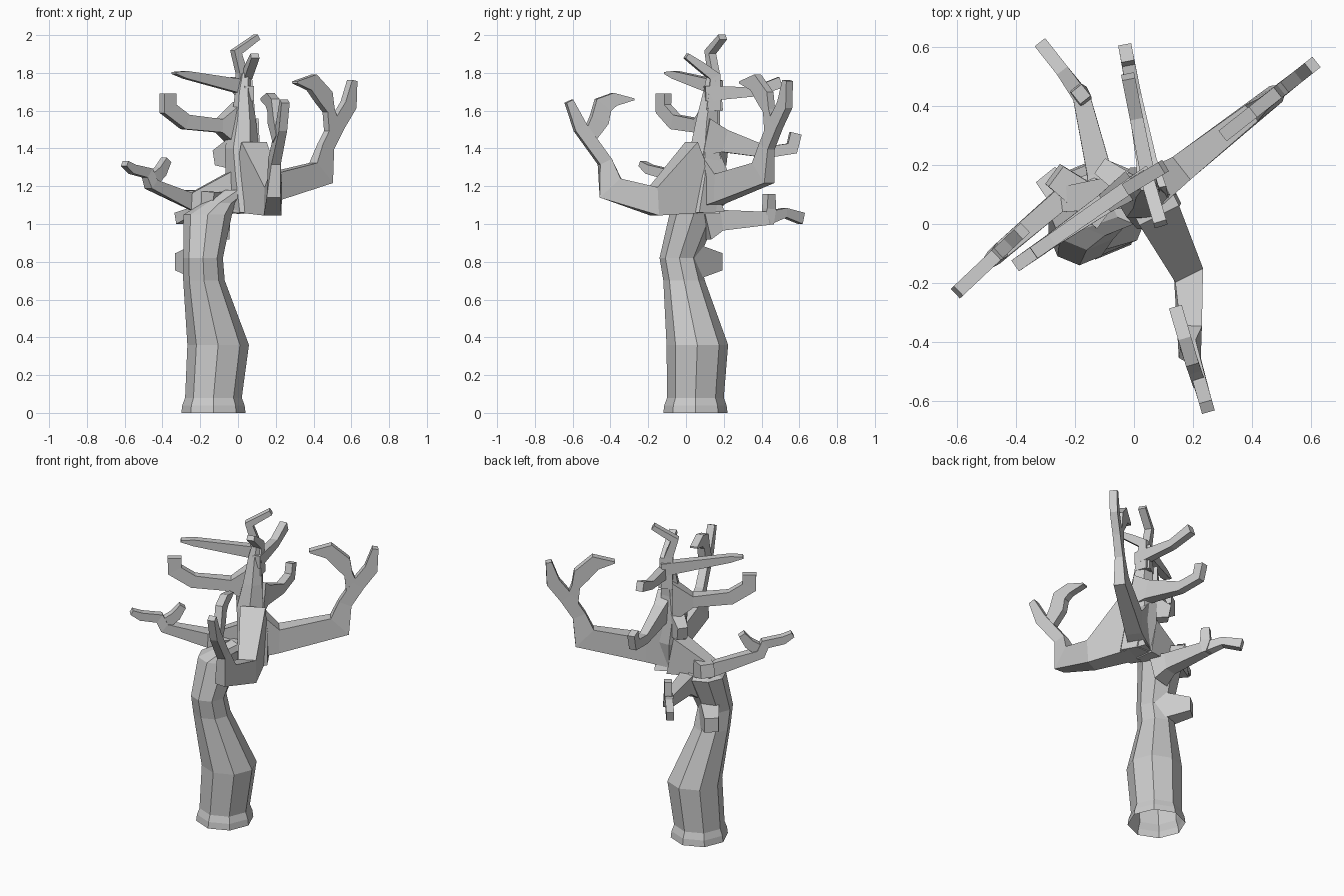
import bpy, bmesh, math
from mathutils import Vector

if "Cube" in bpy.data.objects:
    bpy.data.objects.remove(bpy.data.objects["Cube"])

# Single bark colour
shade = 0.6
bark = bpy.data.materials.new("grey bark")
bark.use_nodes = True
bark.diffuse_color = (shade, shade, shade, 1)
bark.node_tree.nodes["Principled BSDF"].inputs["Base Color"].default_value = bark.diffuse_color


def loft(name, rings, cap_start=True):
    """Skin a list of equal point rings with flat faces."""
    bm = bmesh.new()
    loops = [[bm.verts.new(point) for point in ring] for ring in rings]
    for lower, upper in zip(loops, loops[1:]):
        for i in range(len(lower)):
            bm.faces.new((lower[i - 1], lower[i], upper[i], upper[i - 1]))
    bm.faces.new(loops[-1])
    if cap_start:
        bm.faces.new(loops[0][::-1])
    bmesh.ops.recalc_face_normals(bm, faces=bm.faces)
    mesh = bpy.data.meshes.new(name)
    bm.to_mesh(mesh)
    bm.free()
    mesh.materials.append(bark)
    obj = bpy.data.objects.new(name, mesh)
    bpy.context.collection.objects.link(obj)


def tube(name, sides, sections, cap_start=True):
    """Upright tube through level rings; each section is x, y, z, radius."""
    turns = [math.tau * i / sides for i in range(sides)]
    rings = [[(x + radius * math.cos(turn), y + radius * math.sin(turn), z) for turn in turns]
             for x, y, z, radius in sections]
    loft(name, rings, cap_start)


def limb(name, axis, plan, root_width, sections, tip_width=0.045):
    """Four-sided limb standing on a plan path, mitred at its bends.
    Each section is position along the axis, height, depth; the width tapers by rule."""
    index = "xy".index(axis)
    path = sorted((Vector(spot) for spot in plan), key=lambda spot: spot[index])
    centres, sides = [], []
    for along, height, depth in sections:
        # Pick the stretch of the plan path that holds this section
        stretches = list(zip(path, path[1:]))
        start, end = next((s for s in stretches if along <= s[1][index]), stretches[-1])
        step = end - start
        spot = start + step * ((along - start[index]) / step[index])
        centres.append(Vector((spot.x, spot.y, height)))
        sides.append(Vector((-step.y, step.x, 0)).normalized())
    rings = []
    for i, (centre, side) in enumerate(zip(centres, sides)):
        before = centre - centres[i - 1] if i else Vector()
        after = centres[i + 1] - centre if i + 1 < len(centres) else Vector()
        tangent = before.normalized() + after.normalized()
        rise = side.cross(tangent).normalized() * sections[i][2] / 2
        across = side * max(tip_width, root_width * 0.7 ** i) / 2
        rings.append([centre - across - rise, centre + across - rise,
                      centre + across + rise, centre - across + rise])
    loft(name, rings)


# Trunk with a flared foot, bending into the crown
tube("trunk", 8, [
    (-.13, .05, 0, .17), (-.13, .05, .04, .165), (-.13, .05, .08, .15),
    (-.105, .06, .36, .163), (-.18, -.01, .7, .11), (-.185, -.035, .82, .105),
    (-.16, .04, 1.05, .128), (-.1, .05, 1.11, .09), (0, .08, 1.18, .08)], cap_start=False)
tube("upper_stem", 6, [
    (.06, .07, 1.06, .1), (.04, .1, 1.25, .105), (.02, .1, 1.4, .09),
    (.03, .11, 1.55, .065), (.03, .13, 1.7, .045), (.04, .14, 1.8, .03)])

# Large left limb with its hooked fork
left_plan = [(0, .08), (.15, .18), (.62, .55)]
limb("left_limb", "x", left_plan, .14, [
    (0, 1.24, .36), (.16, 1.19, .15), (.44, 1.27, .15), (.465, 1.41, .08),
    (.525, 1.53, .08), (.585, 1.63, .08), (.605, 1.76, .035)])
limb("left_limb_fork", "x", left_plan, .045, [
    (.5, 1.5, .08), (.48, 1.6, .05), (.455, 1.67, .1), (.39, 1.75, .09), (.3, 1.75, .01)])

# Large front limb with its hooked fork
limb("front_limb", "y", [(.05, .1), (.2, -.2), (.19, -.42), (.25, -.63)], .15, [
    (.1, 1.25, .4), (-.17, 1.12, .15), (-.4, 1.19, .15), (-.43, 1.33, .07),
    (-.56, 1.51, .07), (-.62, 1.65, .04)])
limb("front_limb_fork", "y", [(.14, -.28), (.19, -.45), (.22, -.54)], .045, [
    (-.52, 1.45, .07), (-.46, 1.55, .1), (-.44, 1.63, .1), (-.38, 1.66, .07), (-.28, 1.66, .01)])

# Right limb with a short fork
right_plan = [(-.62, -.25), (-.27, .08), (.04, .12)]
limb("right_limb", "x", right_plan, .12, [
    (0, 1.17, .24), (-.25, 1.12, .09), (-.46, 1.21, .06), (-.48, 1.27, .06),
    (-.56, 1.29, .05), (-.6, 1.32, .03)])
limb("right_limb_fork", "x", right_plan, .045, [
    (-.46, 1.23, .07), (-.41, 1.28, .06), (-.38, 1.34, .04)])

# Low back limb with an upright fork
low_plan = [(-.33, .63), (-.18, .44), (-.1, .1)]
limb("low_back_limb", "y", low_plan, .12, [
    (.1, 1, .17), (.18, 1.02, .11), (.43, 1.03, .07), (.52, 1.06, .05), (.61, 1.03, .06)])
limb("low_back_fork", "y", low_plan, .05, [(.43, 1, .06), (.44, 1.08, .06), (.44, 1.16, .05)])

# Upper branches
limb("upper_back_branch", "y", [(-.03, .6), (.06, .12)], .1, [
    (.1, 1.46, .2), (.2, 1.44, .12), (.43, 1.38, .06), (.56, 1.4, .07), (.58, 1.48, .06)])
limb("high_back_branch", "y", [(.05, .15), (-.02, .5)], .05, [
    (.1, 1.69, .08), (.36, 1.7, .05), (.5, 1.75, .06)])
side_plan = [(-.4, -.14), (.06, .18)]
limb("upper_right_branch", "x", side_plan, .1, [
    (0, 1.52, .25), (-.1, 1.52, .07), (-.28, 1.54, .08), (-.37, 1.61, .09), (-.37, 1.69, .08)])
limb("high_right_branch", "x", side_plan, .05, [
    (.05, 1.72, .08), (-.28, 1.79, .04), (-.34, 1.8, .01)])
limb("front_twig", "y", [(.04, .17), (.09, 0)], .06, [
    (.14, 1.6, .08), (.15, 1.78, .06), (.07, 1.84, .045), (0, 1.89, .03)])
limb("top_twig", "x", [(-.04, .11), (.11, .2)], .06, [
    (.03, 1.6, .07), (.02, 1.8, .05), (-.01, 1.91, .05), (.1, 1.99, .03)])

# Broken stubs on the back
limb("trunk_stub", "x", [(-.31, .18), (-.18, .02)], .12, [(-.17, .8, .2), (-.3, .8, .09)])
limb("stem_stub", "x", [(-.12, .2), (.02, .1)], .09, [(.02, 1.38, .2), (-.11, 1.35, .08)])
limb("crown_stub", "x", [(-.29, .18), (-.1, .04)], .12, [(-.1, 1.1, .14), (-.27, 1.14, .08)])
